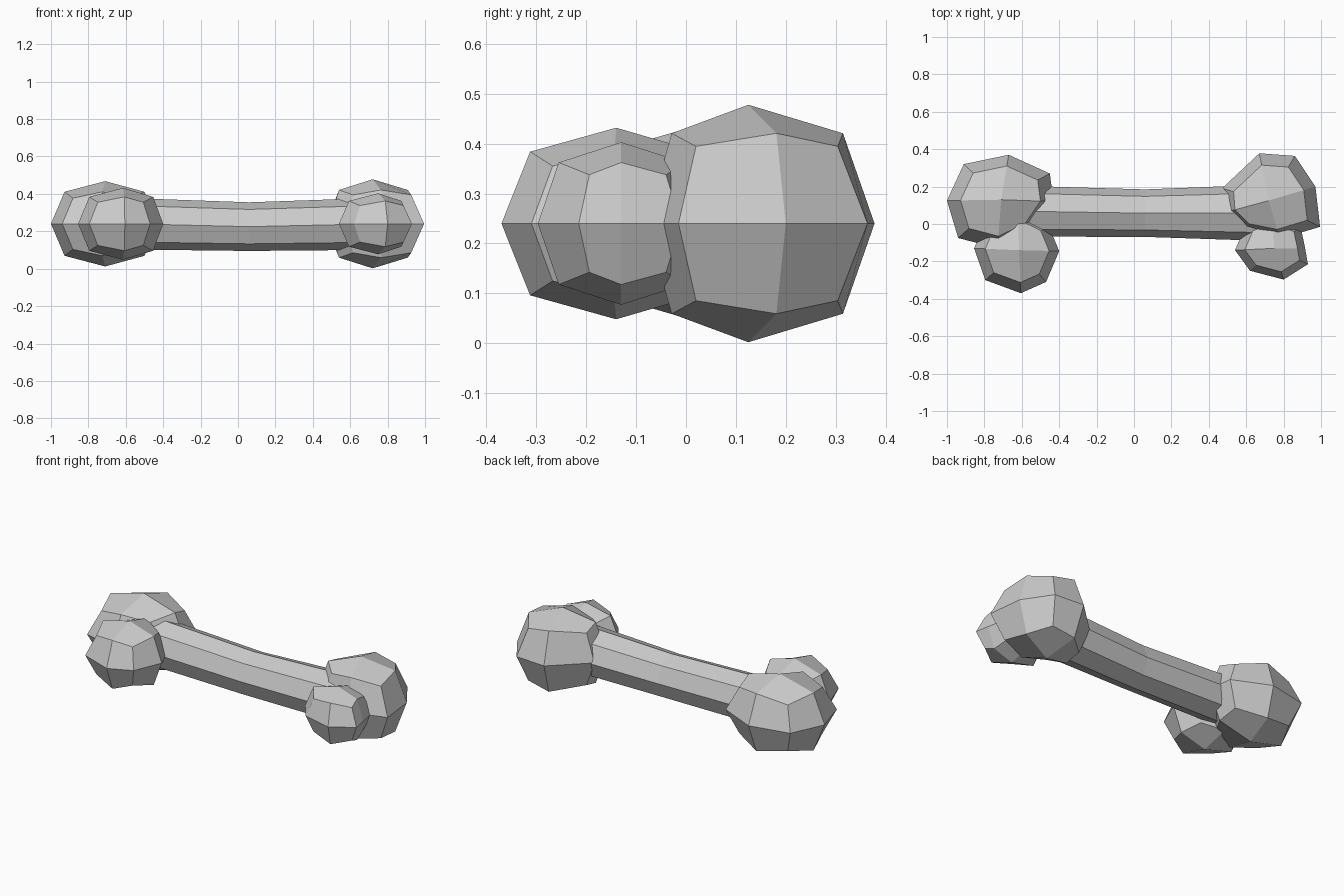
import bpy
import bmesh
from math import cos, sin, pi

if "Cube" in bpy.data.objects:
    bpy.data.objects.remove(bpy.data.objects["Cube"])

MID_Z = 0.24

bone_grey = bpy.data.materials.new("bone_grey")
bone_grey.use_nodes = True
bone_grey.diffuse_color = (0.6, 0.6, 0.6, 1)
bone_grey.node_tree.nodes["Principled BSDF"].inputs["Base Color"].default_value = (0.6, 0.6, 0.6, 1)


def finish(name, bm):
    """Turn a bmesh into a flat-shaded object."""
    bmesh.ops.recalc_face_normals(bm, faces=bm.faces)
    mesh = bpy.data.meshes.new(name)
    bm.to_mesh(mesh)
    bm.free()
    mesh.materials.append(bone_grey)
    bpy.context.collection.objects.link(bpy.data.objects.new(name, mesh))


def bridge(bm, a, b):
    n = len(a)
    for i in range(n):
        bm.faces.new((a[i], a[(i + 1) % n], b[(i + 1) % n], b[i]))


def knob(name, centre, height, outline, edge=0.75, corner=0.6):
    """Rounded box of quads: an eight-point waist, a smaller ring and a peak on each side.
    The outline alternates side points and corner points."""
    cx, cy = centre
    bm = bmesh.new()
    waist = [bm.verts.new((x, y, MID_Z)) for x, y in outline]
    for side in (1, -1):
        ring = []
        for i, (x, y) in enumerate(outline):
            lift = corner if i % 2 else edge
            ring.append(bm.verts.new((cx + (x - cx) * 0.75, cy + (y - cy) * 0.75,
                                      MID_Z + side * height * lift)))
        bridge(bm, waist, ring)
        peak = bm.verts.new((cx, cy, MID_Z + side * height))
        for i in range(0, 8, 2):
            bm.faces.new((peak, ring[i], ring[i + 1], ring[(i + 2) % 8]))
    finish(name, bm)


# Four end knobs, outlines run from +x through +y
knob("back_right_knob", (-0.71, 0.13), 0.228,
     [(-0.43, 0.12), (-0.45, 0.27), (-0.67, 0.37), (-0.91, 0.32),
      (-1.0, 0.125), (-0.94, -0.075), (-0.73, -0.13), (-0.54, -0.04)])
knob("front_right_knob", (-0.615, -0.14), 0.192,
     [(-0.4, -0.145), (-0.46, 0.0), (-0.62, 0.08), (-0.79, 0.02),
      (-0.855, -0.13), (-0.795, -0.3), (-0.605, -0.37), (-0.47, -0.31)])
knob("back_left_knob", (0.72, 0.125), 0.238,
     [(0.97, 0.2), (0.86, 0.364), (0.67, 0.378), (0.47, 0.19),
      (0.48, 0.06), (0.58, -0.04), (0.78, -0.08), (0.995, -0.015)],
     edge=0.76, corner=0.65)
knob("front_left_knob", (0.75, -0.13), 0.163,
     [(0.915, -0.13), (0.89, -0.01), (0.74, 0.04), (0.6, 0.0),
      (0.54, -0.14), (0.62, -0.25), (0.8, -0.297), (0.93, -0.215)])

# Eight-sided shaft, slightly waisted: x, centre y, half width, centre z, half height
bm = bmesh.new()
rings = []
for x, cy, ry, cz, rz in [(-0.7, 0.07, 0.137, 0.243, 0.139),
                          (0.06, 0.058, 0.127, 0.225, 0.13),
                          (0.75, 0.06, 0.152, 0.24, 0.139)]:
    rings.append([bm.verts.new((x, cy + ry * cos(i * pi / 4), cz + rz * sin(i * pi / 4)))
                  for i in range(8)])
for a, b in zip(rings, rings[1:]):
    bridge(bm, a, b)
bm.faces.new(rings[0])
bm.faces.new(rings[-1])
finish("shaft", bm)
